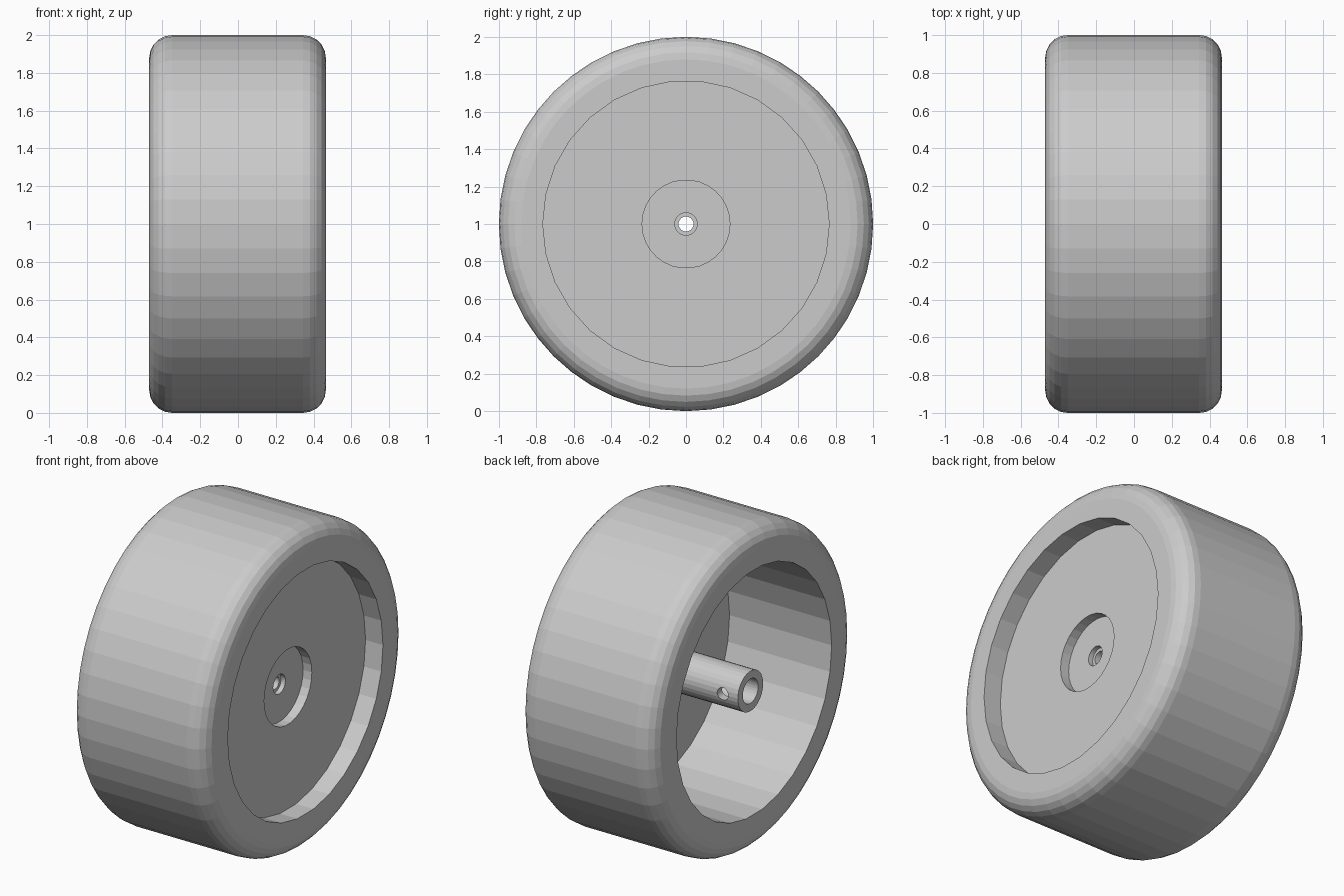
import bpy, bmesh, math
from mathutils import Matrix

if "Cube" in bpy.data.objects:
    bpy.data.objects.remove(bpy.data.objects["Cube"])

AXLE = Matrix.Translation((0, 0, 1))


def lathe(name, profile, segs):
    """Closed solid turned about the axle from (x, radius) points, tips capped by n-gons."""
    bm = bmesh.new()
    rings = []
    for x, r in profile:
        rings.append([bm.verts.new((x, r * math.cos(2 * math.pi * i / segs),
                                    r * math.sin(2 * math.pi * i / segs))) for i in range(segs)])
    for a, b in zip(rings, rings[1:]):
        for i in range(segs):
            j = (i + 1) % segs
            bm.faces.new((a[i], a[j], b[j], b[i]))
    bm.faces.new(rings[0])
    bm.faces.new(rings[-1])
    bmesh.ops.recalc_face_normals(bm, faces=bm.faces)
    bm.transform(AXLE)
    mesh = bpy.data.meshes.new(name)
    bm.to_mesh(mesh)
    bm.free()
    ob = bpy.data.objects.new(name, mesh)
    bpy.context.collection.objects.link(ob)
    return ob


def rod(name, x0, x1, r, segs=30):
    return lathe(name, [(x0, r), (x1, r)], segs)


def combine(target, other, operation):
    mod = target.modifiers.new(other.name, 'BOOLEAN')
    mod.operation, mod.object, mod.solver = operation, other, 'EXACT'
    bpy.context.view_layer.objects.active = target
    bpy.ops.object.modifier_apply(modifier=mod.name)
    bpy.data.objects.remove(other)


# Tyre and disc: solid drum with rounded shoulders
LEFT, RIGHT, FILLET, STEPS = -0.47, 0.465, 0.12, 5
arc = [(FILLET * (1 - math.sin(t)), 1 - FILLET * (1 - math.cos(t)))
       for t in (math.pi / 2 * k / STEPS for k in range(STEPS + 1))]
profile = [(LEFT + d, r) for d, r in reversed(arc)] + [(RIGHT - d, r) for d, r in arc]
wheel = lathe("wheel", profile, 48)

# Deep cavity on the left, shallow stepped recess on the right
combine(wheel, rod("cavity", -0.6, 0.235, 0.765), 'DIFFERENCE')
combine(wheel, rod("outer_recess", 0.345, 0.6, 0.765), 'DIFFERENCE')
combine(wheel, rod("hub_recess", 0.285, 0.6, 0.235), 'DIFFERENCE')

# Axle sleeve inside the cavity
combine(wheel, rod("axle_sleeve", -0.445, 0.26, 0.125), 'UNION')

# Sleeve bore, screw hole and its counterbore
combine(wheel, rod("bore", -0.6, 0.2, 0.076), 'DIFFERENCE')
combine(wheel, rod("screw_hole", 0.1, 0.6, 0.04), 'DIFFERENCE')
combine(wheel, rod("counterbore", 0.255, 0.6, 0.06), 'DIFFERENCE')

# Set screw hole through the back wall of the sleeve
pin = rod("set_screw_hole", 0, 0.3, 0.038)
pin.data.transform(Matrix.Translation((-0.34, 0, 1)) @ Matrix.Rotation(math.pi / 2, 4, 'Z')
                   @ Matrix.Translation((0, 0, -1)))
combine(wheel, pin, 'DIFFERENCE')
